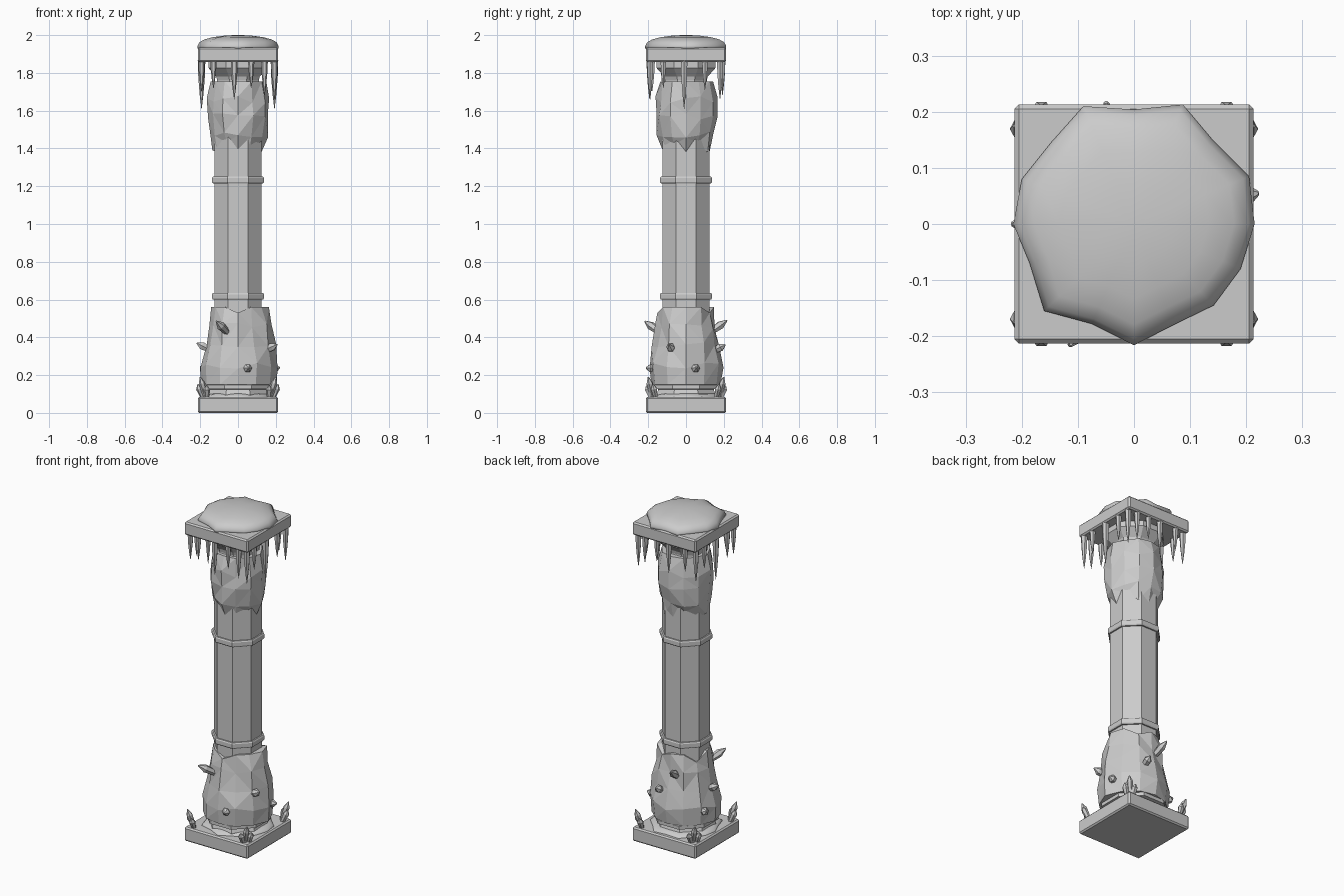
import bpy, bmesh, math, random
from mathutils import Vector

if "Cube" in bpy.data.objects:
    bpy.data.objects.remove(bpy.data.objects["Cube"])

random.seed(4)


def finish(name, bm, smooth=False):
    bmesh.ops.recalc_face_normals(bm, faces=bm.faces)
    me = bpy.data.meshes.new(name)
    bm.to_mesh(me)
    bm.free()
    ob = bpy.data.objects.new(name, me)
    bpy.context.collection.objects.link(ob)
    for p in me.polygons:
        p.use_smooth = smooth
    return ob


def loft(bm, rings):
    """Skin closed rings of points and cap both ends."""
    vs = [[bm.verts.new(p) for p in r] for r in rings]
    n = len(vs[0])
    for a, b in zip(vs, vs[1:]):
        for i in range(n):
            j = (i + 1) % n
            bm.faces.new((a[i], a[j], b[j], b[i]))
    bm.faces.new(vs[0][::-1])
    bm.faces.new(vs[-1])


def octagon(apothem, z):
    r = apothem / math.cos(math.pi / 8)
    return [(r * math.cos(math.radians(22.5 + 45 * i)),
             r * math.sin(math.radians(22.5 + 45 * i)), z) for i in range(8)]


def turned(name, profile):
    bm = bmesh.new()
    loft(bm, [octagon(r, z) for r, z in profile])
    return finish(name, bm)


def slab(name, z0, z1):
    bm = bmesh.new()
    bmesh.ops.create_cube(bm, size=1)
    for v in bm.verts:
        v.co = (v.co.x * 0.426, v.co.y * 0.426, z0 if v.co.z < 0 else z1)
    bmesh.ops.bevel(bm, geom=bm.edges[:], offset=0.008, segments=1, affect='EDGES')
    return finish(name, bm)


# Square slabs, octagonal shaft and mouldings
slab("base_slab", 0, 0.085)
slab("top_slab", 1.857, 1.935)
turned("shaft", [(0.125, 0.08), (0.125, 1.7), (0.11, 1.76), (0.115, 1.78),
                 (0.155, 1.825), (0.155, 1.86)])
turned("base_moulding", [(0.155, 0.08), (0.155, 0.1), (0.147, 0.125),
                         (0.17, 0.127), (0.17, 0.147), (0.14, 0.16)])
for name, z in (("lower_ring", 0.617), ("upper_ring", 1.233)):
    turned(name, [(0.124, z - 0.018), (0.133, z - 0.018), (0.137, z - 0.011),
                  (0.137, z + 0.011), (0.133, z + 0.018), (0.124, z + 0.018)])


def ice(name, levels, end_shift, shifted, bulge):
    """Faceted 12-sided ice sleeve; end_shift makes one rim jagged."""
    bm = bmesh.new()
    rings = []
    for k, (z, r) in enumerate(levels):
        ring = []
        for i in range(12):
            a = math.radians(30 * i)
            rr = r + random.uniform(-0.009, 0.009)
            rr += bulge * max(0, math.cos(a)) ** 6
            dz = end_shift[i % len(end_shift)] if k == shifted else 0
            if 0 < k < len(levels) - 1:
                dz += random.uniform(-0.018, 0.018)
            ring.append((rr * math.cos(a), rr * math.sin(a), z + dz))
        rings.append(ring)
    # turn the rims inwards to the shaft
    lo, hi = rings[0], rings[-1]
    rings.insert(0, [(x * 0.6, y * 0.6, z) for x, y, z in lo])
    rings.append([(x * 0.6, y * 0.6, z) for x, y, z in hi])
    loft(bm, rings)
    bmesh.ops.triangulate(bm, faces=bm.faces[:])
    return finish(name, bm)


# Ice on the foot and under the capital
ice("lower_ice", [(0.15, 0.188), (0.25, 0.193), (0.36, 0.173), (0.46, 0.158),
                  (0.56, 0.143)], [0, 0, -0.03, 0, 0, -0.05, 0], 4, 0.022)
ice("upper_ice", [(1.38, 0.127), (1.47, 0.15), (1.57, 0.158), (1.66, 0.157),
                  (1.755, 0.138)], [0, 0.05, 0, 0, 0.04, 0, 0.01], 0, 0.005)

# Snow cap with an irregular outline
outline = [(0.215, 0), (0.205, 0.085), (0.14, 0.15), (0.087, 0.213), (0, 0.204),
           (-0.09, 0.21), (-0.148, 0.145), (-0.2, 0.08), (-0.215, 0), (-0.186, -0.07),
           (-0.16, -0.155), (-0.075, -0.178), (0, -0.216), (0.07, -0.18),
           (0.142, -0.145), (0.19, -0.08)]
bm = bmesh.new()
loft(bm, [[(x * s, y * s, z) for x, y in outline] for s, z in
          ((1, 1.93), (1, 1.942), (0.95, 1.962), (0.83, 1.977), (0.62, 1.989),
           (0.35, 1.997), (0.1, 2.0))])
finish("snow_cap", bm, True)

# Low snow drift around the foot
bm = bmesh.new()
loft(bm, [[(x * s * 0.95, y * s * 0.95, z) for x, y in outline] for s, z in
          ((0.98, 0.08), (0.94, 0.09), (0.85, 0.1), (0.6, 0.108))])
finish("foot_snow", bm, True)


def spike(bm, base, tip, stages, sides):
    """Pointed solid from base to tip; stages are (fraction, radius)."""
    base, tip = Vector(base), Vector(tip)
    d = tip - base
    q = d.to_track_quat('Z', 'Y')
    loft(bm, [[base + d * t + q @ Vector((r * math.cos(math.tau * i / sides),
                                          r * math.sin(math.tau * i / sides), 0))
               for i in range(sides)] for t, r in stages])


# Icicles: (position along side, tip height) for front, right, back, left
sides = [[(-0.13, 1.72), (-0.02, 1.66), (0.07, 1.72), (0.14, 1.68)],
         [(-0.19, 1.66), (-0.12, 1.72), (-0.01, 1.61), (0.1, 1.71), (0.18, 1.66)],
         [(-0.14, 1.7), (-0.06, 1.73), (0.02, 1.68), (0.13, 1.72)],
         [(-0.18, 1.67), (-0.1, 1.72), (0.01, 1.61), (0.12, 1.7), (0.18, 1.7)]]
bm = bmesh.new()
for k, side in enumerate(sides):
    c, s = round(math.cos(k * math.pi / 2)), round(math.sin(k * math.pi / 2))
    for u, z in side:
        x, y = u * c + 0.193 * s, u * s - 0.193 * c
        w = 0.016 + 0.03 * (1.75 - z)
        spike(bm, (x, y, 1.865), (x, y, z),
              ((0, w), (0.35, w * 0.85), (0.7, w * 0.5), (1, 0.001)), 6)
finish("icicles", bm)

# Crystals growing from the lower ice
bm = bmesh.new()
crystal = ((0, 0.016), (0.65, 0.023), (1, 0.004))
for base, tip in [((-0.05, -0.13, 0.42), (-0.115, -0.217, 0.485)),
                  ((-0.14, 0.0, 0.33), (-0.218, 0.0, 0.37)),
                  ((0.13, -0.07, 0.325), (0.208, -0.09, 0.362)),
                  ((0.16, 0.045, 0.23), (0.222, 0.055, 0.24)),
                  ((0.045, -0.15, 0.235), (0.055, -0.212, 0.238)),
                  ((-0.03, 0.12, 0.42), (-0.05, 0.217, 0.49)),
                  ((0.05, 0.14, 0.325), (0.06, 0.208, 0.36)),
                  ((-0.16, 0.07, 0.22), (-0.2, 0.09, 0.245))]:
    spike(bm, base, tip, crystal, 6)
finish("ice_crystals", bm)

# Crystal clusters on the base corners
bm = bmesh.new()
for sx in (-1, 1):
    for sy in (-1, 1):
        for bx, by, tx, ty, z in ((0.17, 0.175, 0.2, 0.2, 0.19),
                                  (0.185, 0.16, 0.213, 0.175, 0.15),
                                  (0.165, 0.185, 0.165, 0.21, 0.145)):
            spike(bm, (bx * sx, by * sy, 0.08), (tx * sx, ty * sy, z),
                  ((0, 0.012), (0.7, 0.018), (1, 0.003)), 6)
finish("corner_crystals", bm)
